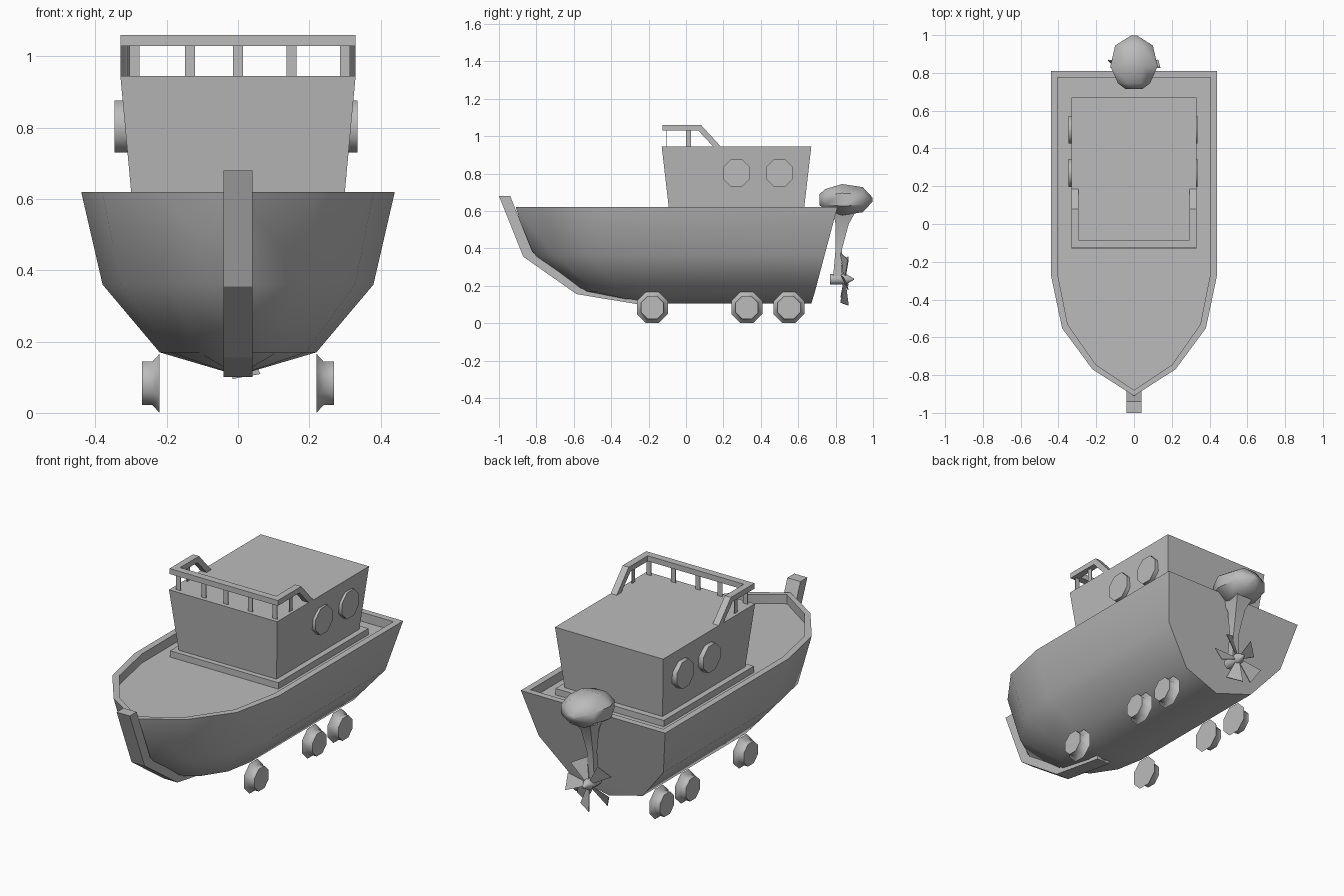
import bpy, bmesh
from math import sin, cos, pi, radians
from mathutils import Vector

if "Cube" in bpy.data.objects:
    bpy.data.objects.remove(bpy.data.objects["Cube"])

grey = bpy.data.materials.new("plain grey")
grey.use_nodes = True
GREY = (0.5, 0.5, 0.5, 1)
grey.diffuse_color = GREY
grey.node_tree.nodes["Principled BSDF"].inputs["Base Color"].default_value = GREY


def finish(name, bm, smooth=None):
    bmesh.ops.remove_doubles(bm, verts=bm.verts, dist=0.0005)
    bmesh.ops.dissolve_degenerate(bm, edges=bm.edges, dist=0.0005)
    bmesh.ops.recalc_face_normals(bm, faces=bm.faces)
    mesh = bpy.data.meshes.new(name)
    bm.to_mesh(mesh)
    bm.free()
    mesh.materials.append(grey)
    obj = bpy.data.objects.new(name, mesh)
    bpy.context.collection.objects.link(obj)
    if smooth:
        bpy.ops.object.select_all(action="DESELECT")
        obj.select_set(True)
        bpy.context.view_layer.objects.active = obj
        bpy.ops.object.shade_smooth_by_angle(angle=radians(smooth))
    return obj


def loft(name, rings, smooth=None, caps=(True, True)):
    """Skin closed rings of equal length, capping the ends."""
    bm = bmesh.new()
    loops = [[bm.verts.new(p) for p in ring] for ring in rings]
    for a, b in zip(loops, loops[1:]):
        for i in range(len(a)):
            j = (i + 1) % len(a)
            bm.faces.new((a[i], a[j], b[j], b[i]))
    for cap, loop in zip(caps, (loops[0], loops[-1])):
        if cap:
            bm.faces.new(loop)
    return finish(name, bm, smooth)


def rect(z, x, y0, y1):
    return [(-x, y0, z), (x, y0, z), (x, y1, z), (-x, y1, z)]


def box(name, x0, x1, y0, y1, z0, z1):
    return loft(name, [[(x0, y0, z), (x1, y0, z), (x1, y1, z), (x0, y1, z)] for z in (z0, z1)])


def turned(name, axis, centre, profile, squash=1):
    """Octagonal turning; the profile holds (position along axis, radius)."""
    rings = []
    for t, r in profile:
        r /= cos(pi / 8)
        ring = []
        for k in range(8):
            a = pi / 8 + k * pi / 4
            u, v = r * cos(a), r * sin(a) * squash
            ring.append(Vector((t, u, v) if axis == "x" else (u, t, v)) + Vector(centre))
        rings.append(ring)
    return loft(name, rings, 50)


def ribbon(name, profile, x0, x1, smooth=None):
    """Extrude a closed (y, z) outline along x."""
    return loft(name, [[(x, y, z) for y, z in profile] for x in (x0, x1)], smooth)


# Hull: stacked waterlines, then the rim, bulwark and recessed deck
def waterline(z, w, shoulder, bow, stern):
    half = [(w, stern), (w, shoulder)]
    half += [(w * f, shoulder + (bow - shoulder) * g) for f, g in ((0.865, 0.44), (0.5, 0.78))]
    return ([(x, y, z) for x, y in half] + [(0, bow, z)]
            + [(-x, y, z) for x, y in reversed(half)])


loft("hull", [
    waterline(0.105, 0, -0.15, -0.25, 0.67),
    waterline(0.17, 0.22, -0.2, -0.56, 0.69),
    waterline(0.36, 0.38, -0.25, -0.83, 0.74),
    waterline(0.62, 0.44, -0.27, -0.91, 0.81),
    waterline(0.62, 0.405, -0.26, -0.88, 0.775),
    waterline(0.57, 0.405, -0.26, -0.88, 0.775),
], 60, caps=(False, True))

# Stem bar following the bow down to the keel
ribbon("stem", [(-1, 0.68), (-0.87, 0.355), (-0.585, 0.155), (-0.25, 0.1),
                (-0.25, 0.125), (-0.56, 0.185), (-0.82, 0.38), (-0.94, 0.68)], -0.04, 0.04)

# Cabin with base plinth
box("cabin_plinth", -0.33, 0.33, -0.12, 0.665, 0.565, 0.605)
loft("cabin", [rect(0.6, 0.298, -0.09, 0.63), rect(0.945, 0.33, -0.13, 0.67)])

# Roof rail: front bar, bent side bars and flat posts
box("front_rail", -0.33, 0.33, -0.125, -0.085, 1.03, 1.06)
side_rail = [(-0.125, 1.03), (-0.125, 1.06), (0.08, 1.06), (0.185, 0.945),
             (0.145, 0.945), (0.065, 1.03)]
for x in (-0.29, -0.135, 0, 0.15, 0.3):
    box("front_post", x - 0.014, x + 0.014, -0.107, -0.103, 0.94, 1.035)

for side, label in ((1, "left"), (-1, "right")):
    ribbon(label + "_rail", side_rail, side * 0.293, side * 0.33)
    box(label + "_post", side * 0.312 - 0.002, side * 0.312 + 0.002, 0, 0.026, 0.94, 1.035)
    # Round windows
    for y in (0.27, 0.5):
        outer = 0.336 if side > 0 else 0.347
        turned(label + "_window", "x", (0, y, 0.803), [(side * 0.3, 0.073), (side * outer, 0.073)])
    # Wheels with flared inner flange
    for y in (-0.18, 0.325, 0.55):
        turned(label + "_wheel", "x", (0, y, 0.083),
               [(side * 0.22, 0.083), (side * 0.24, 0.061), (side * 0.27, 0.061)])

# Outboard motor: cowl, leg, hub
turned("motor_cowl", "y", (0, 0, 0.66),
       [(0.715, 0.045), (0.745, 0.085), (0.835, 0.125), (0.945, 0.1), (0.998, 0.015)], 0.67)
loft("motor_leg", [rect(0.62, 0.06, 0.78, 0.92), rect(0.53, 0.03, 0.8, 0.87),
                   rect(0.4, 0.018, 0.8, 0.835), rect(0.23, 0.022, 0.785, 0.83)], 50)
turned("propeller_hub", "y", (0, 0, 0.235), [(0.77, 0.028), (0.855, 0.028), (0.897, 0.004)])

# Propeller: five thin twisted triangular blades
for k in range(5):
    a = radians(-100 + 72 * k)
    out, across = Vector((-cos(a), 0, sin(a))), Vector((sin(a), 0, cos(a)))
    hub = Vector((0, 0.845, 0.235))
    ring = [hub + out * r + across * w + Vector((0, w * 0.5, 0))
            for r, w in ((0.015, -0.008), (0.135, -0.04), (0.135, 0.04), (0.015, 0.008))]
    loft("propeller_blade", [ring, [p + Vector((0, 0.005, 0)) for p in ring]])
